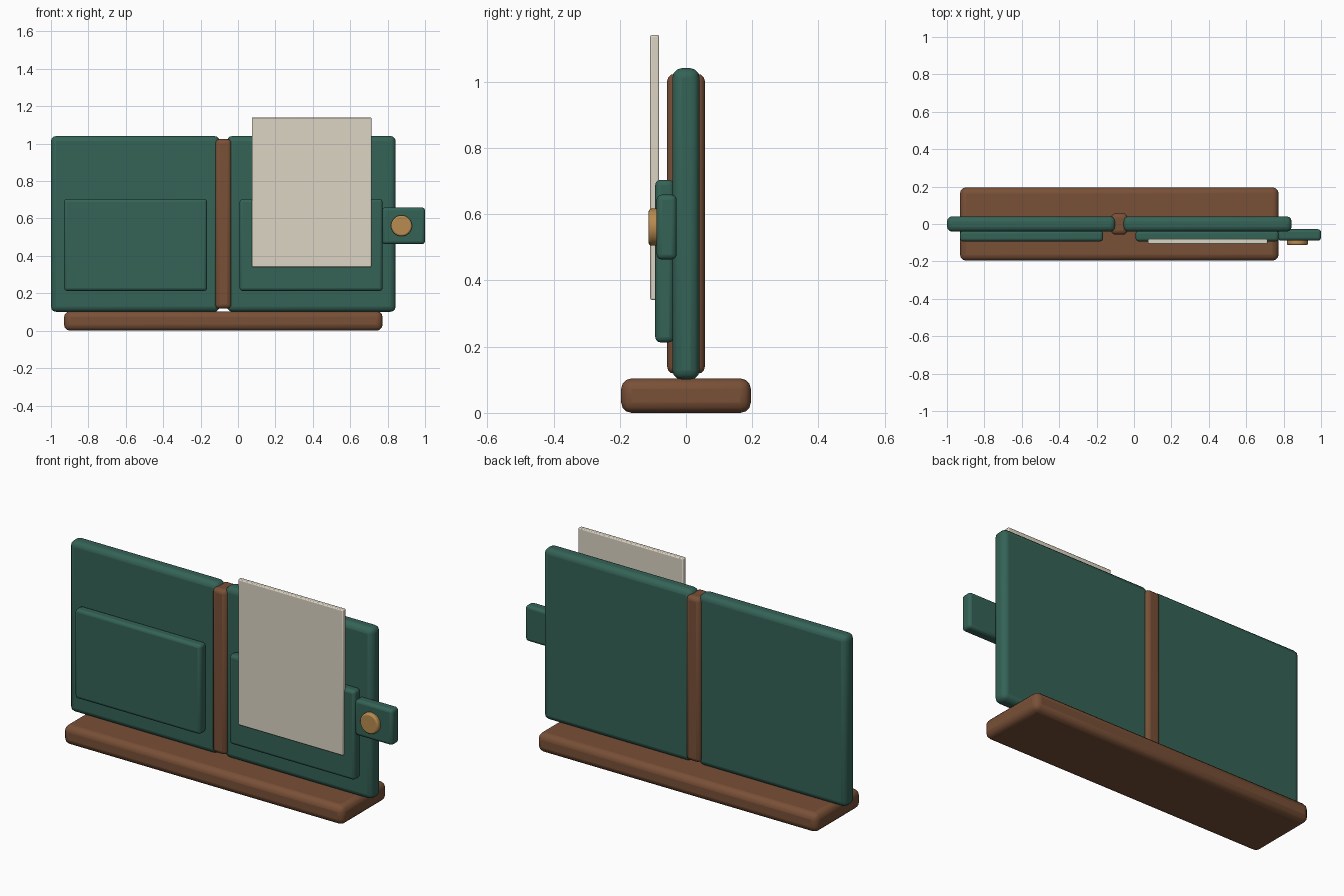
import bpy

if "Cube" in bpy.data.objects:
    bpy.data.objects.remove(bpy.data.objects["Cube"])


def material(name, rgb):
    m = bpy.data.materials.new(name)
    m.diffuse_color = (*rgb, 1)
    m.use_nodes = True
    m.node_tree.nodes["Principled BSDF"].inputs["Base Color"].default_value = m.diffuse_color
    return m


green = material("green_leather", (0.035, 0.125, 0.095))
brown = material("brown_leather", (0.19, 0.08, 0.038))
cream = material("cream_card", (0.72, 0.66, 0.55))
brass = material("brass", (0.48, 0.26, 0.08))


def finish(obj, name, mat, bevel, segments=3):
    obj.name = name
    obj.data.materials.append(mat)
    mod = obj.modifiers.new("rounded_edges", 'BEVEL')
    mod.width = bevel
    mod.segments = segments
    mod.limit_method = 'ANGLE'
    bpy.ops.object.shade_smooth_by_angle()
    return obj


def box(name, x, y, z, mat, bevel, segments=3):
    """Rounded box from (min, max) ranges on each axis."""
    bpy.ops.mesh.primitive_cube_add(size=1, location=[(a + b) / 2 for a, b in (x, y, z)])
    obj = bpy.context.object
    obj.scale = [b - a for a, b in (x, y, z)]
    bpy.ops.object.transform_apply(location=False, rotation=False, scale=True)
    return finish(obj, name, mat, bevel, segments)


# Display base
box("base", (-0.93, 0.773), (-0.196, 0.196), (0, 0.104), brown, 0.032)

# Two covers with pockets, mirrored about the spine
SPINE_X = -0.0785
for side, s in (("left", -1), ("right", 1)):
    cover = sorted((SPINE_X + s * 0.0205, SPINE_X + s * 0.9215))
    pocket = sorted((SPINE_X + s * 0.087, SPINE_X + s * 0.8515))
    box(side + "_cover", cover, (-0.041, 0.041), (0.101, 1.041), green, 0.028)
    box(side + "_pocket", pocket, (-0.093, -0.036), (0.213, 0.704), green, 0.016)

# Spine between the covers
box("spine", (SPINE_X - 0.043, SPINE_X + 0.043), (-0.057, 0.057), (0.118, 1.024), brown, 0.022)

# Card tucked in front of the right pocket
box("card", (0.075, 0.713), (-0.108, -0.081), (0.341, 1.141), cream, 0.005, 2)

# Closing strap and snap button
box("strap", (0.77, 1.0), (-0.089, -0.028), (0.463, 0.659), green, 0.016)
bpy.ops.mesh.primitive_cylinder_add(vertices=32, radius=0.056, depth=0.034,
                                    location=(0.874, -0.096, 0.561), rotation=(1.570796, 0, 0))
finish(bpy.context.object, "snap_button", brass, 0.009)
